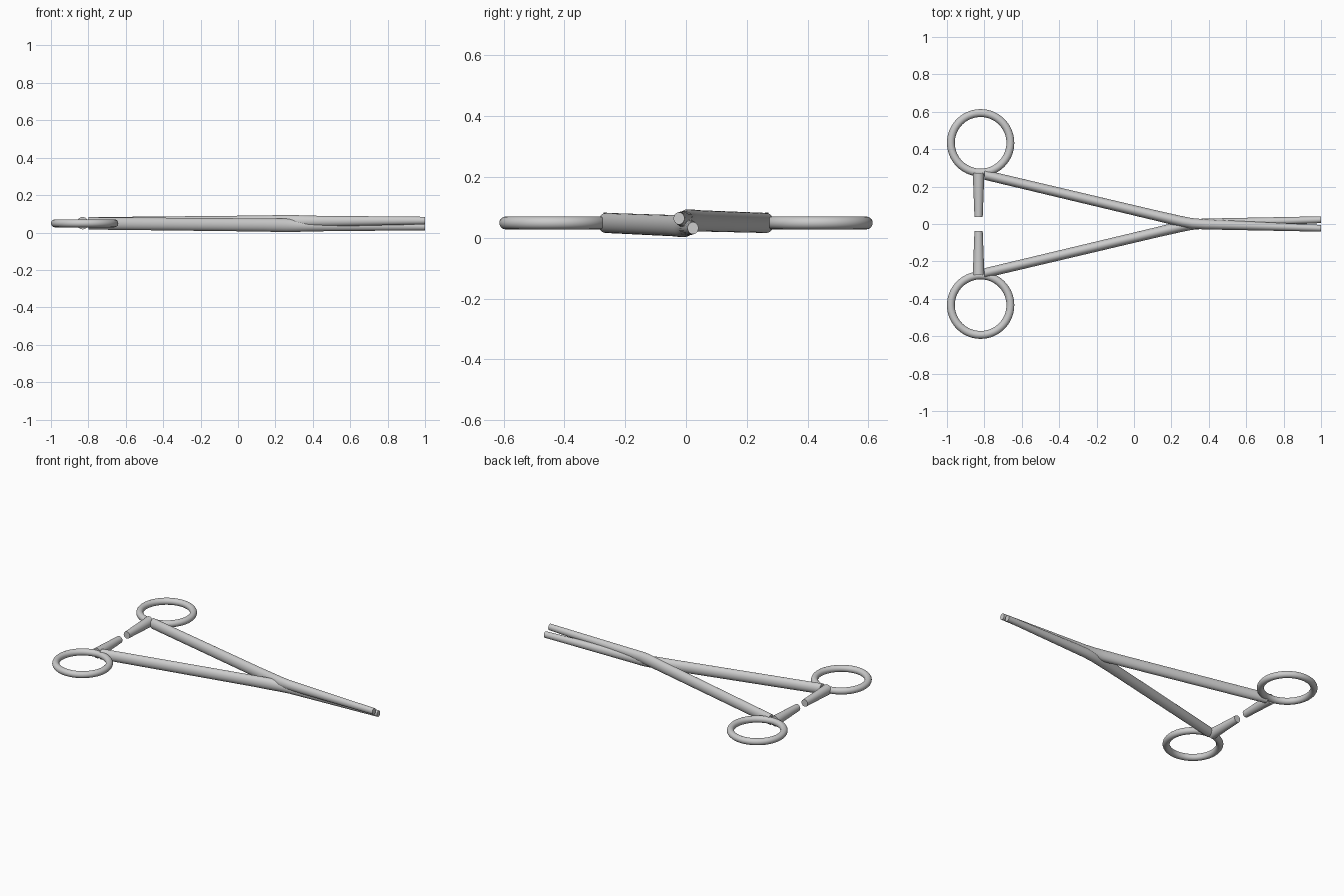
import bpy, bmesh, math
from mathutils import Vector

if "Cube" in bpy.data.objects:
    bpy.data.objects.remove(bpy.data.objects["Cube"])

SIDES = 32
MID = 0.048  # mid height of the instrument


def finish(name, bm):
    bmesh.ops.recalc_face_normals(bm, faces=bm.faces)
    me = bpy.data.meshes.new(name)
    bm.to_mesh(me)
    bm.free()
    ob = bpy.data.objects.new(name, me)
    bpy.context.collection.objects.link(ob)
    bpy.ops.object.select_all(action='DESELECT')
    ob.select_set(True)
    bpy.context.view_layer.objects.active = ob
    bpy.ops.object.shade_smooth_by_angle(angle=math.radians(40))
    return ob


def rod(name, stations, cut):
    """Tapered oval rod; stations are (x, y, z, half width, half height)."""
    bm = bmesh.new()
    cut = Vector(cut)  # horizontal direction of the cross-section
    rings = []
    for x, y, z, w, h in stations:
        ring = []
        for i in range(SIDES):
            a = 2 * math.pi * i / SIDES
            p = Vector((x, y, z + h * math.sin(a))) + cut * (w * math.cos(a))
            ring.append(bm.verts.new(p))
        rings.append(ring)
    for a, b in zip(rings, rings[1:]):
        for i in range(SIDES):
            j = (i + 1) % SIDES
            bm.faces.new((a[i], a[j], b[j], b[i]))
    bm.faces.new(rings[0])
    bm.faces.new(rings[-1])
    return finish(name, bm)


for s, side in ((1, "left"), (-1, "right")):
    # Arm and jaw: crosses to the other side at the pivot
    rod("arm_" + side, [
        (-0.80, s * 0.263, 0.049, 0.0265, 0.033),
        (0.14, s * 0.040, MID + s * 0.008, 0.028, 0.035),
        (0.21, s * 0.0235, MID + s * 0.009, 0.029, 0.036),
        (0.26, s * 0.012, MID + s * 0.010, 0.029, 0.036),
        (0.31, s * 0.003, MID + s * 0.011, 0.0285, 0.034),
        (0.38, -s * 0.002, MID + s * 0.012, 0.027, 0.030),
        (1.00, -s * 0.023, MID + s * 0.016, 0.018, 0.020)], (0, 1, 0))
    # Ratchet bar pointing towards the middle
    rod("ratchet_bar_" + side, [
        (-0.831, s * 0.272, 0.050, 0.031, 0.033),
        (-0.831, s * 0.038, 0.050, 0.022, 0.023)], (1, 0, 0))
    # Finger ring
    bpy.ops.mesh.primitive_torus_add(
        major_segments=72, minor_segments=20, major_radius=0.159,
        minor_radius=0.021, location=(-0.82, s * 0.434, 0.049))
    ring = bpy.context.object
    ring.name = "finger_ring_" + side
    bpy.ops.object.shade_smooth()
